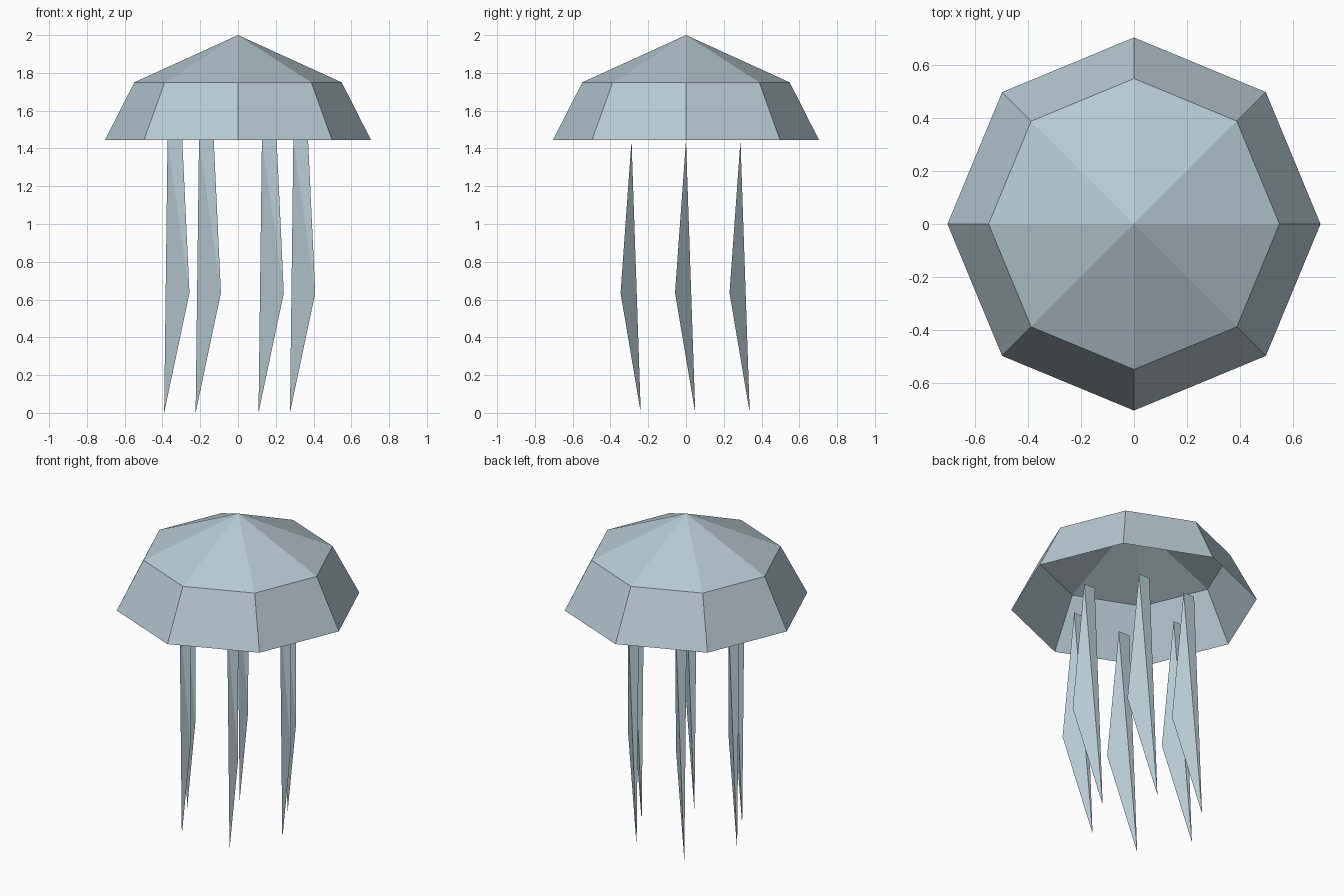
import bpy
import bmesh
from math import cos, sin, tau

default = bpy.data.objects.get("Cube")
if default:
    bpy.data.objects.remove(default, do_unlink=True)

# Single pale blue-grey colour
pale_blue = bpy.data.materials.new("pale_blue_grey")
pale_blue.use_nodes = True
colour = (0.47, 0.59, 0.64, 1)
pale_blue.diffuse_color = colour
pale_blue.node_tree.nodes["Principled BSDF"].inputs["Base Color"].default_value = colour


def finish(bm, name, location=(0, 0, 0)):
    mesh = bpy.data.meshes.new(name)
    bm.to_mesh(mesh)
    bm.free()
    mesh.materials.append(pale_blue)
    obj = bpy.data.objects.new(name, mesh)
    obj.location = location
    bpy.context.collection.objects.link(obj)
    return obj


def ring(bm, radius, z, sides):
    return [bm.verts.new((radius * cos(tau * i / sides), radius * sin(tau * i / sides), z))
            for i in range(sides)]


# Bell: open eight-sided shell with sloped walls and a shallow cone on top
SIDES = 8
bm = bmesh.new()
rim = ring(bm, 0.704, 1.445, SIDES)
shoulder = ring(bm, 0.549, 1.75, SIDES)
apex = bm.verts.new((0, 0, 2))
for i in range(SIDES):
    j = (i + 1) % SIDES
    bm.faces.new((rim[i], rim[j], shoulder[j], shoulder[i]))
    bm.faces.new((shoulder[i], shoulder[j], apex))
finish(bm, "bell")


# Tentacles: long bent four-faced spikes hung in a hexagon below the rim
def tentacle(name, x, y):
    bm = bmesh.new()
    top_a = bm.verts.new((-0.04, 0, 1.445))
    top_b = bm.verts.new((0.038, 0, 1.445))
    bend = bm.verts.new((0.076, -0.058, 0.635))
    tip = bm.verts.new((-0.058, 0.049, 0))
    for face in ((top_a, bend, top_b), (top_a, tip, bend),
                 (top_b, bend, tip), (top_a, top_b, tip)):
        bm.faces.new(face)
    bmesh.ops.recalc_face_normals(bm, faces=bm.faces[:])
    finish(bm, name, (x, y, 0))


for k in range(6):
    angle = tau * k / 6
    tentacle(f"tentacle_{k + 1}", 0.333 * cos(angle), 0.333 * sin(angle))
